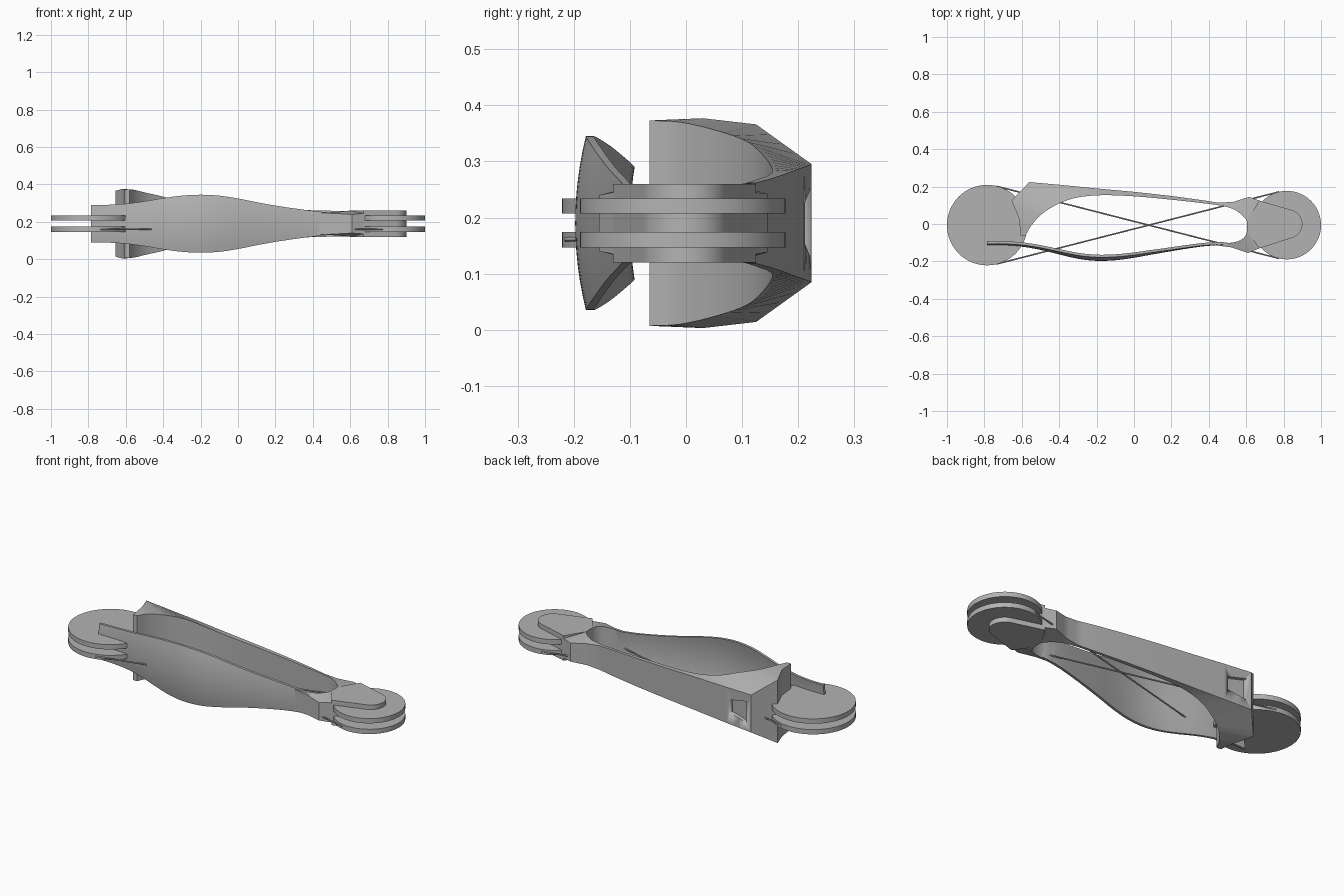
import bpy, bmesh, math
from mathutils import Vector

if "Cube" in bpy.data.objects:
    bpy.data.objects.remove(bpy.data.objects["Cube"])

MID = 0.19  # mirror height of the whole model
grey = bpy.data.materials.new("plain grey")
grey.diffuse_color = (0.45, 0.45, 0.45, 1)
grey.use_nodes = True
grey.node_tree.nodes["Principled BSDF"].inputs["Base Color"].default_value = grey.diffuse_color


def finish(name, bm, angle=30):
    bmesh.ops.recalc_face_normals(bm, faces=bm.faces)
    me = bpy.data.meshes.new(name)
    bm.to_mesh(me)
    bm.free()
    ob = bpy.data.objects.new(name, me)
    bpy.context.collection.objects.link(ob)
    me.materials.append(grey)
    bpy.ops.object.select_all(action='DESELECT')
    bpy.context.view_layer.objects.active = ob
    ob.select_set(True)
    bpy.ops.object.shade_smooth_by_angle(angle=math.radians(angle))
    return ob


def catmull(pts, n):
    """Smooth curve through points, n steps per span."""
    p = [Vector(q) for q in pts]
    p = [2 * p[0] - p[1]] + p + [2 * p[-1] - p[-2]]
    out = []
    for i in range(1, len(p) - 2):
        a, b, c, d = p[i - 1:i + 3]
        for k in range(n):
            t = k / n
            out.append(0.5 * (2 * b + (c - a) * t + (2 * a - 5 * b + 4 * c - d) * t * t
                              + (3 * b - a - 3 * c + d) * t ** 3))
    return out + [p[-2]]


def polyline(pts, n):
    p = [Vector(q) for q in pts]
    return [a.lerp(b, k / n) for a, b in zip(p, p[1:]) for k in range(n)] + [p[-1]]


def loft(name, rings, angle=30):
    bm = bmesh.new()
    vs = [[bm.verts.new(c) for c in r] for r in rings]
    n = len(rings[0])
    for a, b in zip(vs, vs[1:]):
        for i in range(n):
            j = (i + 1) % n
            bm.faces.new((a[i], a[j], b[j], b[i]))
    bm.faces.new(vs[0])
    bm.faces.new(vs[-1])
    return finish(name, bm, angle)


def prism(name, outline, z0, z1):
    return loft(name, [[(x, y, z) for x, y in outline] for z in (z0, z1)])


def circle(cx, cy, r, n=64):
    return [(cx + r * math.cos(2 * math.pi * i / n), cy + r * math.sin(2 * math.pi * i / n))
            for i in range(n)]


# paired discs at both ends
for side, cx, r in (("left", -0.785, 0.215), ("right", 0.817, 0.183)):
    for level, z in (("lower", 0.147), ("upper", 0.207)):
        prism(f"{side}_{level}_disc", circle(cx, -0.006, r), z, z + 0.027)

# back frame: outer and inner edge as (x, y, half height)
outer = [(-0.605, -0.065, .183), (-0.615, 0.03, .187), (-0.655, 0.125, .176), (-0.56, 0.224, .105),
         (-0.4, 0.21, .1), (-0.2, 0.19, .093), (0, 0.172, .086), (0.2, 0.15, .079), (0.36, 0.128, .073),
         (0.45, 0.114, .068), (0.53, 0.118, .06), (0.615, 0.145, .052), (0.67, 0.125, .055),
         (0.67, -0.13, .055), (0.61, -0.155, .05), (0.52, -0.125, .055), (0.42, -0.112, .06)]
inner = [(-0.58, -0.065, .183), (-0.55, -0.01, .18), (-0.49, 0.055, .165), (-0.4, 0.11, .145),
         (-0.3, 0.142, .116), (-0.17, 0.154, .095), (0, 0.148, .086), (0.2, 0.13, .079), (0.36, 0.112, .073),
         (0.46, 0.099, .07), (0.53, 0.08, .069), (0.58, 0.045, .069), (0.605, 0.01, .07),
         (0.605, -0.04, .07), (0.58, -0.08, .068), (0.52, -0.1, .062), (0.42, -0.1, .06)]
rings = []
for o, i in zip(polyline(outer, 4), catmull(inner, 4)):
    rings.append([(o.x, o.y, MID + o.z), (i.x, i.y, MID + i.z),
                  (i.x, i.y, MID - i.z), (o.x, o.y, MID - o.z)])
frame = loft("back_frame", rings)

# tapered window pocket in the rear face
cut = loft("window_cutter", [
    [(x, y + d, MID + s * h) for d, s in ((-0.022, 1), (0.03, 1), (0.03, -1), (-0.022, -1))]
    for x, y, h in ((-0.53, 0.222, .06), (-0.42, 0.212, .036))])
cut.hide_render = True
cut.hide_set(True)
mod = frame.modifiers.new("window", 'BOOLEAN')
mod.operation = 'DIFFERENCE'
mod.object = cut

# rounded head that carries the right discs
tip = [(0.822 + 0.078 * math.cos(a), 0.078 * math.sin(a))
       for a in [math.radians(-75 + 150 * k / 20) for k in range(21)]]
prism("right_head", [(0.605, -0.04), (0.67, -0.13)] + tip + [(0.67, 0.125), (0.605, 0.02)],
      MID - 0.07, MID + 0.07)

# bulging front panel: (x, edge y, half height)
spine = [(-0.785, -0.106, .1), (-0.7, -0.106, .101), (-0.6, -0.112, .107), (-0.5, -0.127, .12),
         (-0.4, -0.148, .137), (-0.3, -0.168, .15), (-0.2, -0.178, .155), (-0.1, -0.176, .15),
         (0, -0.166, .135), (0.1, -0.152, .115), (0.2, -0.138, .097), (0.3, -0.124, .082),
         (0.4, -0.113, .069), (0.5, -0.114, .059), (0.61, -0.153, .05)]
rings = []
for p in catmull(spine, 4):
    bulge = 0.019 * (p.z / 0.155) ** 2
    t = [-1 + k / 6 for k in range(13)]
    front = [(p.x, p.y - bulge * (1 - s * s), MID + s * p.z) for s in t]
    rings.append(front + [(x, y + 0.014, z) for x, y, z in reversed(front)])
loft("front_panel", rings, 40)

# two crossing cables tangent to the discs
for name, s in (("cable_rising", -1), ("cable_falling", 1)):
    a = Vector((-0.735, s * 0.208 - 0.006, 0.161))
    b = Vector((0.775, -s * 0.178 - 0.006, 0.161))
    side = Vector((-(b - a).y, (b - a).x, 0)).normalized()
    rings = [[c + side * 0.004 * math.cos(k * math.pi / 4) + Vector((0, 0, 0.004 * math.sin(k * math.pi / 4)))
              for k in range(8)] for c in (a, b)]
    loft(name, rings, 60)
